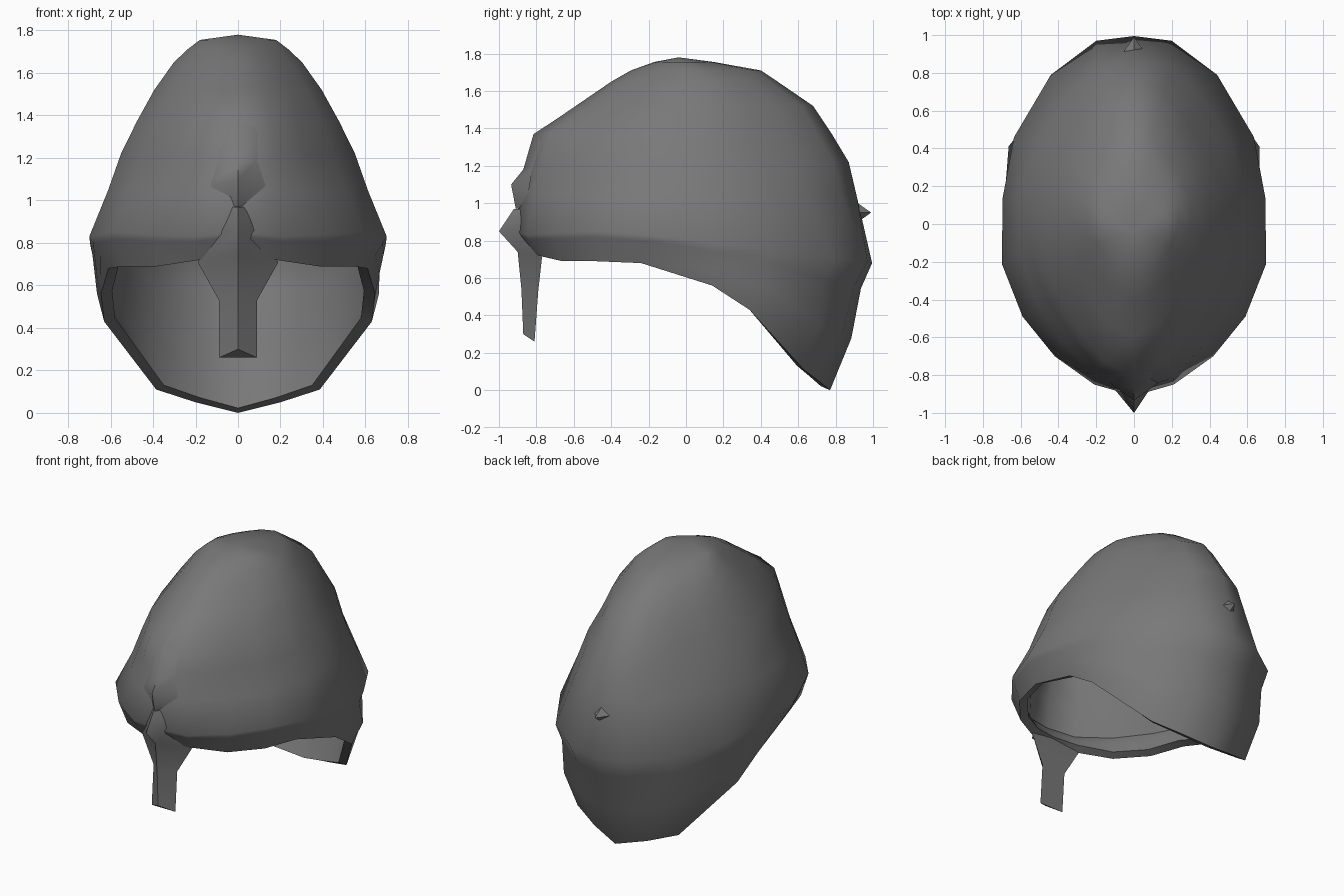
import bpy, bmesh
from math import sin, cos, pi, radians
from mathutils import Vector, Matrix

if "Cube" in bpy.data.objects:
    bpy.data.objects.remove(bpy.data.objects["Cube"])

# Dark grey metal
metal = bpy.data.materials.new("dark_metal")
metal.diffuse_color = (.19, .19, .19, 1)
metal.use_nodes = True
metal.node_tree.nodes["Principled BSDF"].inputs["Base Color"].default_value = metal.diffuse_color


def make(name, verts, faces, fix_normals=False):
    me = bpy.data.meshes.new(name)
    me.from_pydata(verts, [], faces)
    me.materials.append(metal)
    if fix_normals:
        bm = bmesh.new()
        bm.from_mesh(me)
        bmesh.ops.recalc_face_normals(bm, faces=bm.faces[:])
        bm.to_mesh(me)
        bm.free()
    ob = bpy.data.objects.new(name, me)
    bpy.context.collection.objects.link(ob)
    return ob


def smooth(ob, angle):
    bpy.ops.object.select_all(action='DESELECT')
    ob.select_set(True)
    bpy.context.view_layer.objects.active = ob
    bpy.ops.object.shade_smooth_by_angle(angle=radians(angle))


def full_ring(half):
    """Mirror ten points running front to back into a closed ring of 18."""
    half = [Vector(p) for p in half]
    return half + [Vector((-p.x, p.y, p.z)) for p in half[8:0:-1]]


# Helmet shell: face opening rim, brow / neck belt, then dome rings
rim = full_ring([(0, -.84, .74), (.18, -.79, .72), (.38, -.66, .69),
                 (.54, -.48, .69), (.61, -.24, .68), (.645, .14, .56),
                 (.63, .34, .43), (.385, .63, .11), (.20, .71, .05), (0, .77, 0)])
belt = full_ring([(0, -.91, .85), (.21, -.85, .83), (.42, -.70, .84),
                  (.59, -.49, .85), (.70, -.21, .83), (.695, .14, .79),
                  (.635, .46, .75), (.44, .79, .71), (.20, .97, .69), (0, .995, .68)])


def between(t, push, widen):
    ring = [a.lerp(b, t) for a, b in zip(rim, belt)]
    for p in ring:                  # flare and tuck of the neck guard
        if p.y > .3:
            p.x *= widen
            p.y += push
    return ring


rings = [rim, between(.41, .022, 1.05), between(.80, -.015, .99), belt]
for z, w, yf, yb, flat in [(1.05, .625, -.89, .91, .07), (1.22, .565, -.85, .87, .09),
                           (1.37, .49, -.81, .78, .10), (1.52, .405, -.59, .68, .10),
                           (1.65, .31, -.40, .49, .10), (1.71, .245, -.295, .40, .10),
                           (1.755, .185, -.17, .15, .10)]:
    c, h = (yf + yb) / 2, (yb - yf) / 2
    half = []
    for j in range(10):
        a = -pi / 2 + pi * j / 9
        k = 1 - flat * sin(2 * a) ** 2     # flatter between crest and sides
        half.append((w * k * cos(a), c + h * k * sin(a), z))
    rings.append(full_ring(half))
verts = [p for r in rings for p in r] + [Vector((0, -.04, 1.78))]
N, top = 18, len(rings) - 1
faces = [(r * N + j, r * N + (j + 1) % N, (r + 1) * N + (j + 1) % N, (r + 1) * N + j)
         for r in range(top) for j in range(N)]
faces += [(top * N + j, top * N + (j + 1) % N, len(verts) - 1) for j in range(N)]
shell = make("helmet_shell", verts, faces)
sol = shell.modifiers.new("thickness", 'SOLIDIFY')
sol.thickness = .055
sol.offset = -1
bpy.context.view_layer.objects.active = shell
bpy.ops.object.modifier_apply(modifier="thickness")
smooth(shell, 55)


# Creased strips: (ridge z, ridge y, half width, edge y, edge z) per station
def strip(name, stations):
    v, f = [], []
    for zc, yc, w, ye, ze in stations:
        v += [(-w, ye, ze), (0, yc, zc), (w, ye, ze)]
    for i in range(len(stations) - 1):
        for k in range(3):
            a, b = i * 3 + k, i * 3 + (k + 1) % 3
            f.append((a, b, b + 3, a + 3))
    n = len(v)
    f += [(2, 1, 0), (n - 3, n - 2, n - 1)]
    return make(name, v, f, True)


nasal = strip("nose_guard", [(.30, -.87, .09, -.81, .26), (.54, -.88, .09, -.79, .53),
                             (.74, -.90, .19, -.77, .71), (.85, -1.0, .09, -.865, .86),
                             (.97, -.92, .05, -.86, .97)])
ridge = strip("brow_ridge", [(.97, -.91, .05, -.86, .98), (1.10, -.935, .13, -.84, 1.07),
                             (1.18, -.87, .09, -.82, 1.19), (1.37, -.815, .11, -.765, 1.33),
                             (1.52, -.585, .05, -.57, 1.51)])
for ob in (nasal, ridge):
    smooth(ob, 60)

# Small pointed boss on the back
bm = bmesh.new()
bmesh.ops.create_cone(bm, segments=4, cap_ends=True, radius1=.085, radius2=0, depth=.12,
                      matrix=Matrix.Translation((0, .93, .95)) @ Matrix.Rotation(-pi / 2, 4, 'X'))
boss = make("back_boss", [], [])
bm.to_mesh(boss.data)
bm.free()
